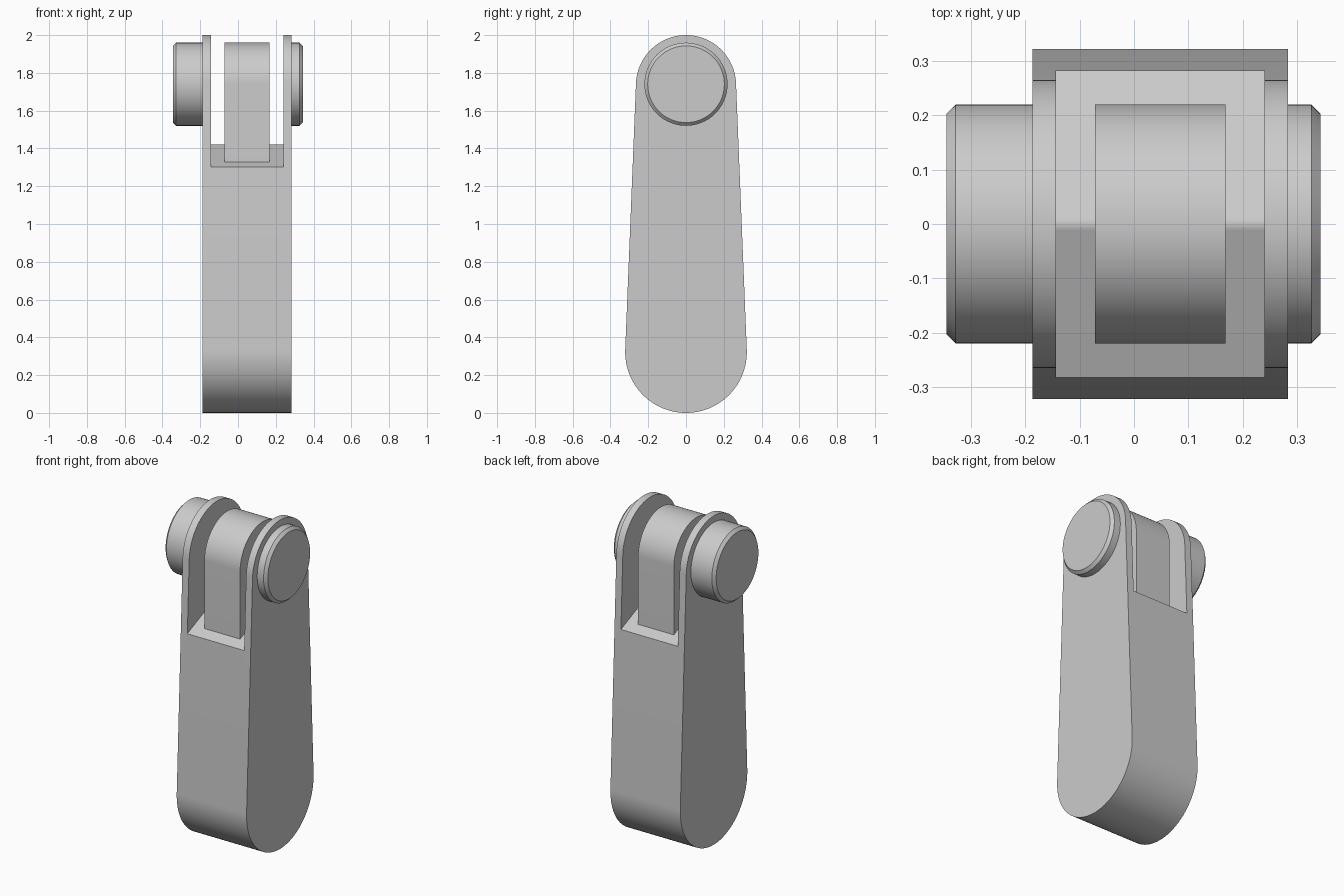
import bpy, bmesh, math

cube = bpy.data.objects.get("Cube")
if cube:
    bpy.data.objects.remove(cube, do_unlink=True)

grey = bpy.data.materials.new("plain_grey")
grey.use_nodes = True
colour = (0.6, 0.6, 0.6, 1)
grey.diffuse_color = colour
grey.node_tree.nodes["Principled BSDF"].inputs["Base Color"].default_value = colour


def arc(centre_z, radius, start, end, steps):
    """Points (y, z) on an arc centred on y = 0, angles in radians."""
    angles = [start + (end - start) * i / steps for i in range(steps + 1)]
    return [(radius * math.cos(a), centre_z + radius * math.sin(a)) for a in angles]


def extrude(name, profile, x0, x1):
    """Prism with a (y, z) profile running from x0 to x1."""
    bm = bmesh.new()
    face = bm.faces.new([bm.verts.new((x0, y, z)) for y, z in profile])
    new = bmesh.ops.extrude_face_region(bm, geom=[face])["geom"]
    verts = [v for v in new if isinstance(v, bmesh.types.BMVert)]
    bmesh.ops.translate(bm, vec=(x1 - x0, 0, 0), verts=verts)
    bmesh.ops.recalc_face_normals(bm, faces=bm.faces)
    mesh = bpy.data.meshes.new(name)
    bm.to_mesh(mesh)
    bm.free()
    mesh.materials.append(grey)
    obj = bpy.data.objects.new(name, mesh)
    bpy.context.collection.objects.link(obj)
    return obj


def activate(obj):
    bpy.ops.object.select_all(action="DESELECT")
    obj.select_set(True)
    bpy.context.view_layer.objects.active = obj


def smooth(obj):
    activate(obj)
    bpy.ops.object.shade_smooth_by_angle(angle=math.radians(30))


# Tapered arm: tangent hull of a large lower and a smaller upper circle
low_z, low_r, top_z, top_r = 0.322, 0.322, 1.735, 0.265
tilt = math.asin((low_r - top_r) / (top_z - low_z))
arm = extrude("arm",
              arc(top_z, top_r, tilt, math.pi - tilt, 48)
              + arc(low_z, low_r, math.pi - tilt, 2 * math.pi + tilt, 48),
              -0.187, 0.283)

# Fork slot with a ridged floor, slightly rounded at the crest
slope = math.atan(0.425)
crest_r, crest_z = 0.03, 1.42
half = math.pi / 2
crest = arc(crest_z - crest_r, crest_r, half - slope, half + slope, 8)
edge_y, edge_z = crest[0]
reach = 0.45
foot_z = edge_z - (reach - edge_y) * math.tan(slope)
slot = extrude("slot_cutter",
               [(reach, 2.2), (reach, foot_z)] + crest + [(-reach, foot_z), (-reach, 2.2)],
               -0.143, 0.24)
slot.hide_render = True
cut = arm.modifiers.new("slot", "BOOLEAN")
cut.operation = "DIFFERENCE"
cut.solver = "EXACT"
cut.object = slot
activate(arm)
bpy.ops.object.modifier_apply(modifier=cut.name)
bpy.data.objects.remove(slot, do_unlink=True)
smooth(arm)

# Round-topped lug standing in the fork
pin_z, pin_r = 1.74, 0.22
lug = extrude("centre_lug",
              arc(pin_z, pin_r, 0, math.pi, 48) + [(-pin_r, 1.31), (pin_r, 1.31)],
              -0.072, 0.168)
smooth(lug)

# Chamfered pin ends, set slightly into the fork cheeks
for name, x0, x1 in (("right_pin_end", -0.345, -0.165), ("left_pin_end", 0.261, 0.343)):
    pin = extrude(name, arc(pin_z, pin_r, 0, 2 * math.pi, 64)[:-1], x0, x1)
    bevel = pin.modifiers.new("chamfer", "BEVEL")
    bevel.width = 0.017
    bevel.segments = 1
    bevel.limit_method = "ANGLE"
    bevel.angle_limit = math.radians(60)
    activate(pin)
    bpy.ops.object.modifier_apply(modifier=bevel.name)
    smooth(pin)
